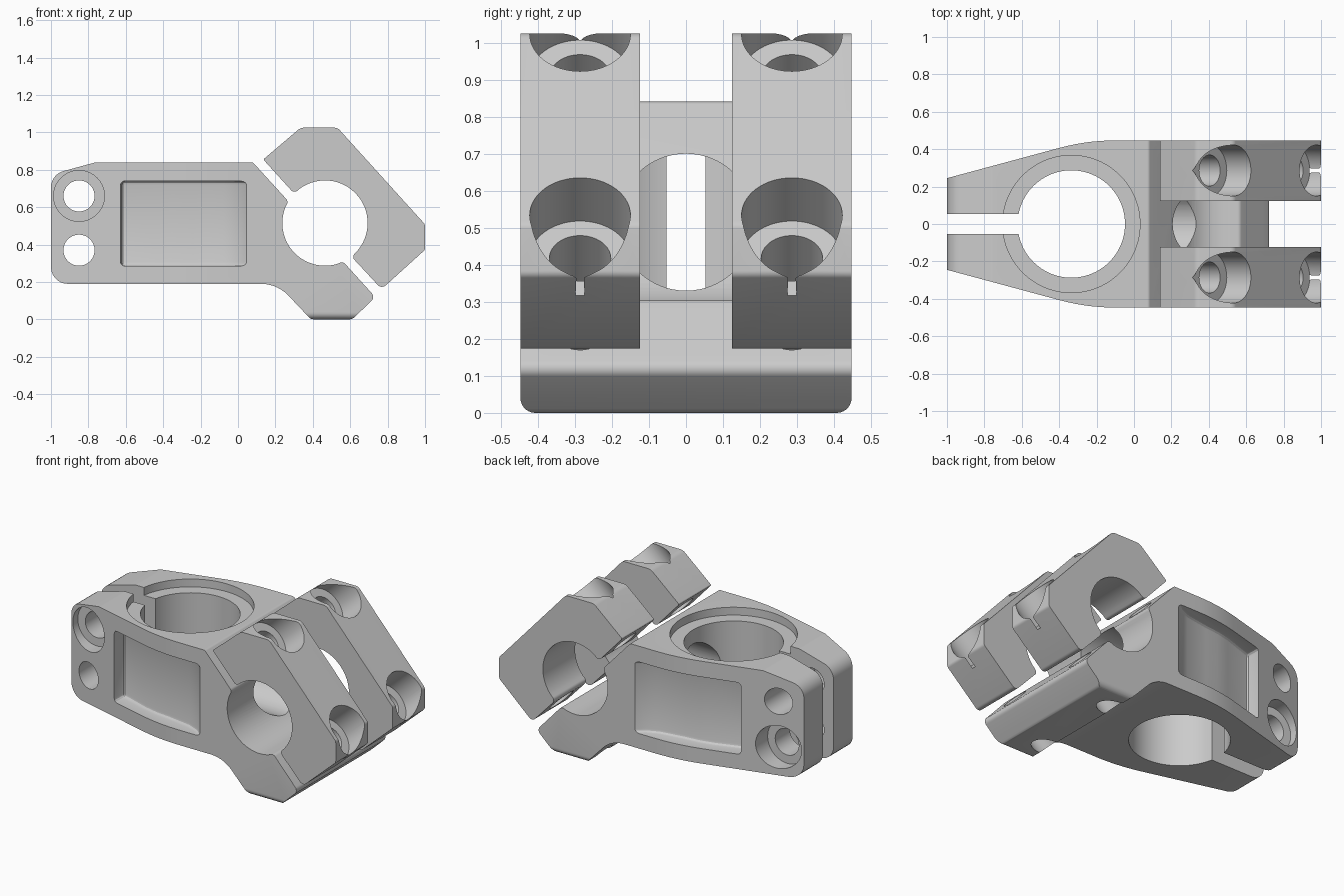
import bpy, bmesh, math
from mathutils import Vector, Matrix

if "Cube" in bpy.data.objects:
    bpy.data.objects.remove(bpy.data.objects["Cube"])

metal = bpy.data.materials.new("satin_grey")
metal.diffuse_color = (0.6, 0.6, 0.6, 1)
metal.use_nodes = True
metal.node_tree.nodes["Principled BSDF"].inputs["Base Color"].default_value = metal.diffuse_color

# Bar clamp frame in the xz plane: centre, direction along the split, direction across it
C = Vector((0.465, 0.515))
S = Vector((0.672, -0.740)).normalized()
N = Vector((-S.y, S.x))
BAR_R, BOLT_S, BOLT_Y, HALF_W = 0.228, 0.33, 0.286, 0.447


def at(s, n):
    return C + S * s + N * n


def rounded(points, steps=7):
    """Closed outline from (a, b, radius) corners, with the corners rounded."""
    out = []
    for i, (a, b, r) in enumerate(points):
        p = Vector((a, b))
        if r == 0:
            out.append(p)
            continue
        d0 = (Vector(points[i - 1][:2]) - p).normalized()
        d1 = (Vector(points[(i + 1) % len(points)][:2]) - p).normalized()
        half = d0.angle(d1) / 2
        t = r / math.tan(half)
        mid = p + (d0 + d1).normalized() * (r / math.sin(half))
        v0, v1 = p + d0 * t - mid, p + d1 * t - mid
        sweep = v0.angle_signed(v1)
        for k in range(steps + 1):
            out.append(mid + Matrix.Rotation(-sweep * k / steps, 2) @ v0)
    return out


def finish(name, bm):
    bmesh.ops.recalc_face_normals(bm, faces=bm.faces)
    me = bpy.data.meshes.new(name)
    bm.to_mesh(me)
    bm.free()
    me.materials.append(metal)
    ob = bpy.data.objects.new(name, me)
    bpy.context.collection.objects.link(ob)
    return ob


def prism(name, outline, axis, lo, hi):
    """Extrude a 2D outline along x, y or z."""
    place = {"x": lambda p, h: (h, p[0], p[1]),
             "y": lambda p, h: (p[0], h, p[1]),
             "z": lambda p, h: (p[0], p[1], h)}[axis]
    bm = bmesh.new()
    face = bm.faces.new([bm.verts.new(place(p, lo)) for p in outline])
    ext = bmesh.ops.extrude_face_region(bm, geom=[face])
    move = Vector(place((0, 0), hi - lo))
    bmesh.ops.translate(bm, vec=move,
                        verts=[g for g in ext["geom"] if isinstance(g, bmesh.types.BMVert)])
    return finish(name, bm)


def rod(a, b, r, seg=64):
    """Round cutter from point a to point b."""
    a, b = Vector(a), Vector(b)
    bm = bmesh.new()
    m = Matrix.Translation((a + b) / 2) @ (b - a).to_track_quat("Z", "Y").to_matrix().to_4x4()
    bmesh.ops.create_cone(bm, cap_ends=True, segments=seg, radius1=r, radius2=r,
                          depth=(b - a).length, matrix=m)
    return finish("cutter", bm)


def apply_mod(ob, mod):
    bpy.context.view_layer.objects.active = ob
    bpy.ops.object.modifier_apply(modifier=mod.name)


def cut(ob, tool, op="DIFFERENCE"):
    mod = ob.modifiers.new("cut", "BOOLEAN")
    mod.operation, mod.solver, mod.object = op, "EXACT", tool
    apply_mod(ob, mod)
    bpy.data.objects.remove(tool)


def bolt_rod(s, y, n0, n1, r):
    a, b = at(s, n0), at(s, n1)
    return rod((a.x, y, a.y), (b.x, y, b.y), r)


def bar_arc(start, end, n):
    """Bar bore arc joined to the split plane, with softened lips."""
    angles = [start + (end - start) * k / n for k in range(n + 1)]
    pts = []
    for k, t in enumerate(angles):
        if k in (1, n - 1):
            continue                      # leaves room for the lip rounding
        p = C + BAR_R * (S * math.cos(math.radians(t)) + N * math.sin(math.radians(t)))
        pts.append((p.x, p.y, 0.025 if k in (0, n) else 0))
    return pts


# Body: side profile trimmed by the tapered plan and the rounded lower lip
side = rounded([(-1, 0.19, 0.09), (0.21, 0.19, 0.2), (0.39, 0, 0.04), (0.61, 0, 0.04),
                (*at(0.475, -0.067), 0.03)] + bar_arc(343, 197, 30)
               + [(*at(-0.50, -0.067), 0.02), (-0.76, 0.84, 0.05), (-1, 0.775, 0.09)])
body = prism("stem_body", side, "y", -0.6, 0.6)
plan = rounded([(-1.1, -0.218, 0), (-0.25, -HALF_W, 1.14), (0.9, -HALF_W, 0),
                (0.9, HALF_W, 0), (-0.25, HALF_W, 1.14), (-1.1, 0.218, 0)])
cut(body, prism("cutter", plan, "z", -0.2, 1.2), "INTERSECT")
end = rounded([(-HALF_W, 0, 0.04), (HALF_W, 0, 0.04), (HALF_W, 1.3, 0), (-HALF_W, 1.3, 0)])
cut(body, prism("cutter", end, "x", -1.2, 1.2), "INTERSECT")

# Side pockets that fade out toward the bar clamp
for sy in (-1, 1):
    floor = [(-0.64, 0.7), (-0.625, 0.25), (-0.42, 0.318), (-0.33, 0.338), (-0.24, 0.347),
             (-0.08, 0.372), (0.0, 0.405), (0.05, 0.45), (0.11, 0.52), (0.11, 0.7)]
    pocket = prism("cutter", [(x, sy * y) for x, y in floor], "z", 0.285, 0.74)
    bev = pocket.modifiers.new("soft", "BEVEL")
    bev.width, bev.segments, bev.angle_limit = 0.022, 3, math.radians(50)
    apply_mod(pocket, bev)
    cut(body, pocket)

# Window from the bar bore, upright bore with its top recess, and the clamp slit
cut(body, rod((-0.335, 0, 0.515), (0.465, 0, 0.515), 0.185))
cut(body, rod((-0.335, 0, -0.1), (-0.335, 0, 1.1), 0.287, 96))
cut(body, rod((-0.335, 0, 0.79), (-0.335, 0, 1.1), 0.367, 96))
slit = [(-1.2, -0.053), (-0.4, -0.053), (-0.4, 0.053), (-1.2, 0.053)]
cut(body, prism("cutter", slit, "z", -0.1, 1.1))

# Pinch bolt holes, recessed on opposite sides
for z, sy in ((0.66, -1), (0.37, 1)):
    cut(body, rod((-0.85, -0.7, z), (-0.85, 0.7, z), 0.083))
    cut(body, rod((-0.85, sy * 0.2, z), (-0.85, sy * 0.7, z), 0.136))

# Threaded holes behind the bar caps: blind above, through the lip below
for y in (-BOLT_Y, BOLT_Y):
    cut(body, bolt_rod(-BOLT_S, y, 0.1, -0.33, 0.075))
    cut(body, bolt_rod(BOLT_S, y, 0.1, -0.9, 0.075))

# Two bar caps with recessed bolt holes
cap_side = rounded([(0.135, 0.855, 0.008), (0.335, 1.025, 0.05), (0.532, 1.025, 0.04),
                    (1, 0.508, 0.03), (1, 0.372, 0.025), (0.768, 0.162, 0.03)]
                   + bar_arc(-4, 184, 36))
parts = [body]
for name, sy in (("front_bar_cap", -1), ("rear_bar_cap", 1)):
    lo, hi = sorted((sy * 0.124, sy * HALF_W))
    cap = prism(name, cap_side, "y", lo, hi)
    for s in (-BOLT_S, BOLT_S):
        cut(cap, bolt_rod(s, sy * BOLT_Y, -0.3, 0.6, 0.083))
        cut(cap, bolt_rod(s, sy * BOLT_Y, 0.218, 0.8, 0.136))
    parts.append(cap)

# Smooth the curved walls, keep machined edges crisp
for ob in parts:
    bpy.ops.object.select_all(action="DESELECT")
    ob.select_set(True)
    bpy.context.view_layer.objects.active = ob
    bpy.ops.object.shade_smooth_by_angle(angle=math.radians(25))
